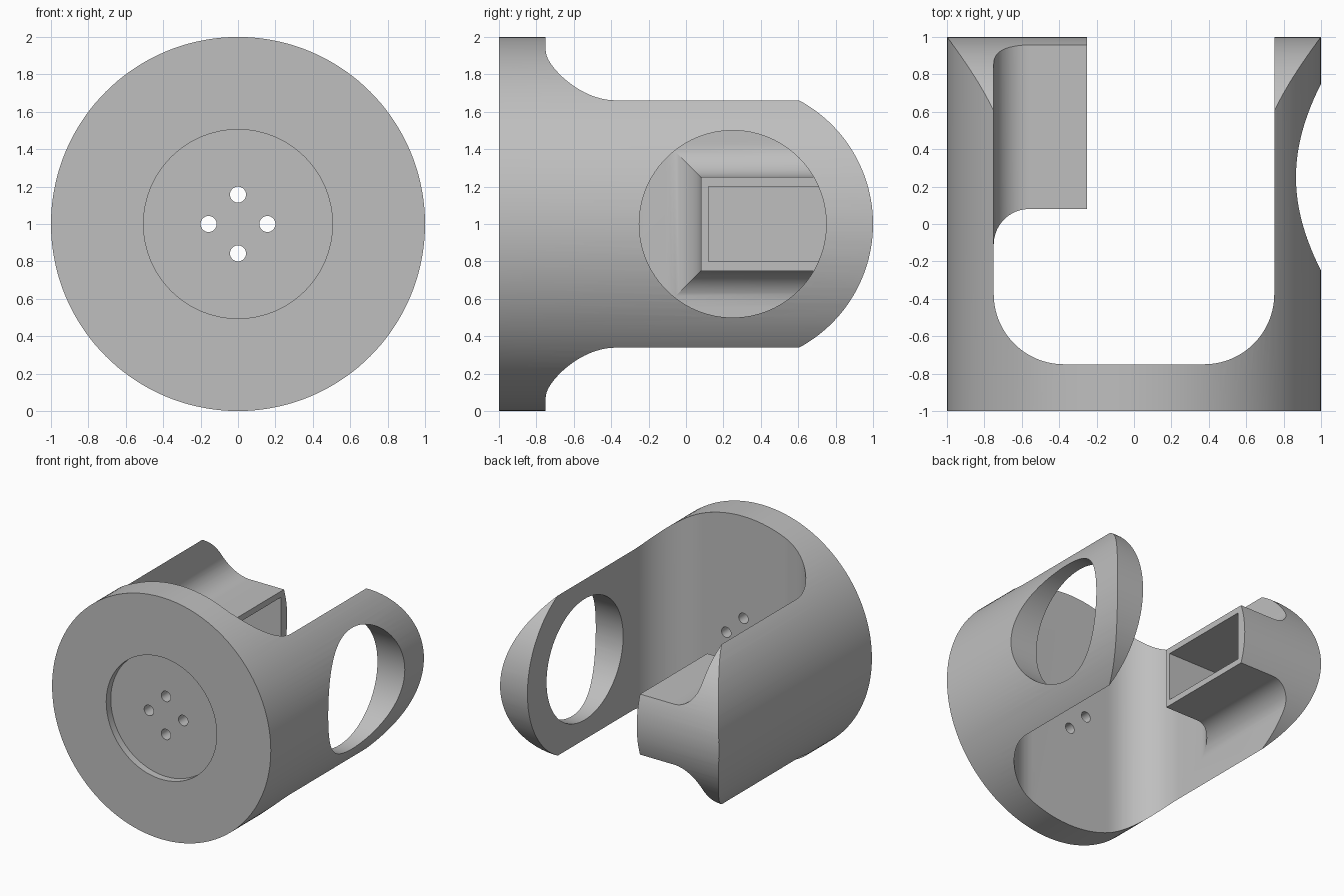
import bpy, bmesh
from math import sin, cos, pi, sqrt
from mathutils import Vector

default = bpy.data.objects.get("Cube")
if default:
    bpy.data.objects.remove(default, do_unlink=True)

grey = bpy.data.materials.new("plain grey")
grey.use_nodes = True
COLOUR = (0.52, 0.52, 0.52, 1)
grey.diffuse_color = COLOUR
grey.node_tree.nodes["Principled BSDF"].inputs["Base Color"].default_value = COLOUR


def loft(name, rings):
    """Closed solid skinned through rings of equal length."""
    bm = bmesh.new()
    loops = [[bm.verts.new(p) for p in ring] for ring in rings]
    n = len(loops[0])
    for a, b in zip(loops, loops[1:]):
        for i in range(n):
            j = (i + 1) % n
            bm.faces.new((a[i], a[j], b[j], b[i]))
    bm.faces.new(loops[0][::-1])
    bm.faces.new(loops[-1])
    bmesh.ops.recalc_face_normals(bm, faces=bm.faces)
    mesh = bpy.data.meshes.new(name)
    bm.to_mesh(mesh)
    bm.free()
    mesh.materials.append(grey)
    obj = bpy.data.objects.new(name, mesh)
    bpy.context.collection.objects.link(obj)
    return obj


def prism(name, profile, axis, lo, hi):
    """Extrude a 2D profile along an axis; profile uses the other two axes in order."""
    def place(p, t):
        v = list(p)
        v.insert(axis, t)
        return Vector(v)
    return loft(name, [[place(p, t) for p in profile] for t in (lo, hi)])


def arc(cx, cy, r, start, end, steps):
    return [(cx + r * cos(start + (end - start) * i / steps),
             cy + r * sin(start + (end - start) * i / steps)) for i in range(steps + 1)]


def circle(cx, cy, r, steps):
    return arc(cx, cy, r, 0, 2 * pi, steps)[:-1]


def combine(target, tool, operation):
    tool.hide_render = True
    mod = target.modifiers.new("cut", 'BOOLEAN')
    mod.operation = operation
    mod.solver = 'EXACT'
    mod.object = tool
    bpy.context.view_layer.objects.active = target
    bpy.ops.object.modifier_apply(modifier=mod.name)
    bpy.data.objects.remove(tool, do_unlink=True)


# Round body lying along y
body = prism("round_bracket", circle(0, 1, 1, 144), 1, -1, 1.2)

# Vertical slot with rounded inner corners leaves two side arms
W, R = 0.75, 0.375
slot = [(W, 1.6), (-W, 1.6)]
slot += arc(-W + R, -W + R, R, pi, 1.5 * pi, 20)
slot += arc(W - R, -W + R, R, 1.5 * pi, 2 * pi, 20)
combine(body, prism("slot_cutter", slot, 2, -0.5, 2.5), 'DIFFERENCE')

# Box on the inside of one arm, flaring into it with a concave fillet
FILLET = 0.19


def box_ring(x, flare):
    front, half = 0.08 - flare, 0.25 + flare
    return [(x, front, 1 - half), (x, 1.4, 1 - half), (x, 1.4, 1 + half), (x, front, 1 + half)]


rings = [box_ring(-0.8, FILLET)]
for i in range(17):
    a = i / 16 * pi / 2
    rings.append(box_ring(-W + FILLET * (1 - cos(a)), FILLET * (1 - sin(a))))
rings.append(box_ring(-0.25, 0))
combine(body, loft("box_socket", rings), 'UNION')

# Round off the free ends of arms and box together
ends = [(-1.5, 2.5), (-1.5, -0.5), (0.25, -0.5)]
ends += arc(0.25, 1, 0.75, -pi / 2, pi / 2, 72) + [(0.25, 2.5)]
combine(body, prism("end_rounding", ends, 0, -1.5, 1.5), 'INTERSECT')

# Rectangular pocket in the box
pocket = [(0.12, 0.8), (0.92, 0.8), (0.92, 1.2), (0.12, 1.2)]
combine(body, prism("pocket_cutter", pocket, 0, -W, 0), 'DIFFERENCE')

# Large hole through the opposite arm
combine(body, prism("arm_hole_cutter", circle(0.25, 1, 0.5, 96), 0, 0.5, 1.3), 'DIFFERENCE')

# Shallow round recess and four screw holes in the front plate
combine(body, prism("recess_cutter", circle(0, 1, 0.505, 96), 1, -1.2, -0.94), 'DIFFERENCE')
for k in range(4):
    x, z = 0.157 * cos(k * pi / 2), 1 + 0.157 * sin(k * pi / 2)
    combine(body, prism("screw_hole_cutter", circle(x, z, 0.043, 32), 1, -1.2, -0.6), 'DIFFERENCE')

# Smooth curved walls, crisp edges
bpy.ops.object.select_all(action='DESELECT')
body.select_set(True)
bpy.context.view_layer.objects.active = body
bpy.ops.object.shade_smooth_by_angle(angle=pi / 7)
